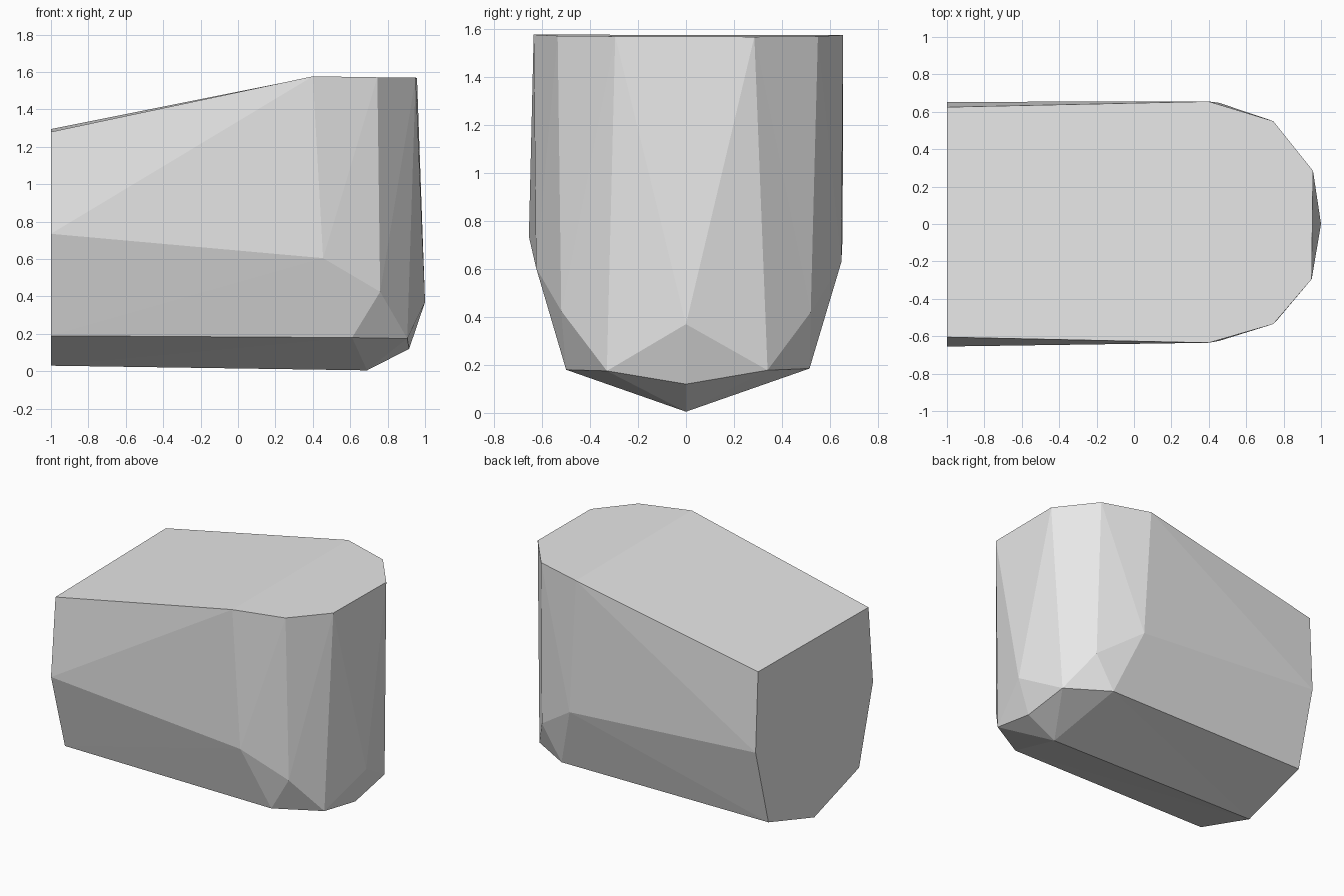
import bpy
import bmesh

if "Cube" in bpy.data.objects:
    bpy.data.objects.remove(bpy.data.objects["Cube"])

grey = bpy.data.materials.new("plain grey")
grey.diffuse_color = (0.8, 0.8, 0.8, 1)
grey.use_nodes = True
grey.node_tree.nodes["Principled BSDF"].inputs["Base Color"].default_value = grey.diffuse_color

bm = bmesh.new()

# Centreline points: keel, stem foot and nose
keel_back = bm.verts.new((-1, 0, 0.03))
keel_front = bm.verts.new((0.69, 0, 0.005))
stem = bm.verts.new((0.915, 0, 0.12))
nose = bm.verts.new((1, 0, 0.37))

# Points of each side; the two sides differ slightly
sides = {
    "front": dict(
        end_low=(-1, -0.5, 0.19), end_mid=(-1, -0.655, 0.735), end_top=(-1, -0.605, 1.28),
        low=(0.61, -0.5, 0.18), mid=(0.455, -0.625, 0.605), top=(0.4, -0.635, 1.577),
        bow_mid=(0.76, -0.52, 0.425), bow_top=(0.745, -0.535, 1.572),
        tip_low=(0.905, -0.33, 0.175), tip_top=(0.95, -0.295, 1.57)),
    "back": dict(
        end_low=(-1, 0.51, 0.19), end_mid=(-1, 0.653, 0.735), end_top=(-1, 0.625, 1.295),
        low=(0.61, 0.515, 0.185), mid=(0.455, 0.648, 0.63), top=(0.4, 0.655, 1.575),
        bow_mid=(0.76, 0.52, 0.42), bow_top=(0.745, 0.55, 1.57),
        tip_low=(0.905, 0.34, 0.178), tip_top=(0.957, 0.285, 1.568)),
}

# Facets shared by both sides
facets = """end_low end_mid mid
end_low mid low
end_mid end_top top
end_mid top mid
low mid bow_mid
low bow_mid tip_low
mid top bow_top
mid bow_top bow_mid
bow_mid bow_top tip_top
bow_mid tip_top tip_low"""

corners = {}
for name, points in sides.items():
    v = {key: bm.verts.new(co) for key, co in points.items()}
    corners[name] = v
    for line in facets.splitlines():
        bm.faces.new([v[key] for key in line.split()])
    # Keel panels and the narrow bow panels
    bm.faces.new((keel_back, v["end_low"], v["low"]))
    bm.faces.new((keel_back, v["low"], keel_front))
    bm.faces.new((keel_front, v["low"], v["tip_low"]))
    bm.faces.new((keel_front, v["tip_low"], stem))
    bm.faces.new((stem, v["tip_low"], nose))
    bm.faces.new((nose, v["tip_low"], v["tip_top"]))

f, b = corners["front"], corners["back"]
# Bow centre panel
bm.faces.new((nose, f["tip_top"], b["tip_top"]))
# Sloping and level top panels
for near, far in (("end_top", "top"), ("top", "bow_top"), ("bow_top", "tip_top")):
    bm.faces.new((f[near], f[far], b[far], b[near]))
# Flat end
bm.faces.new((keel_back, f["end_low"], f["end_mid"], f["end_top"],
              b["end_top"], b["end_mid"], b["end_low"]))

bmesh.ops.recalc_face_normals(bm, faces=bm.faces[:])
mesh = bpy.data.meshes.new("faceted_hull")
bm.to_mesh(mesh)
bm.free()
mesh.materials.append(grey)
hull = bpy.data.objects.new("faceted_hull", mesh)
bpy.context.collection.objects.link(hull)
